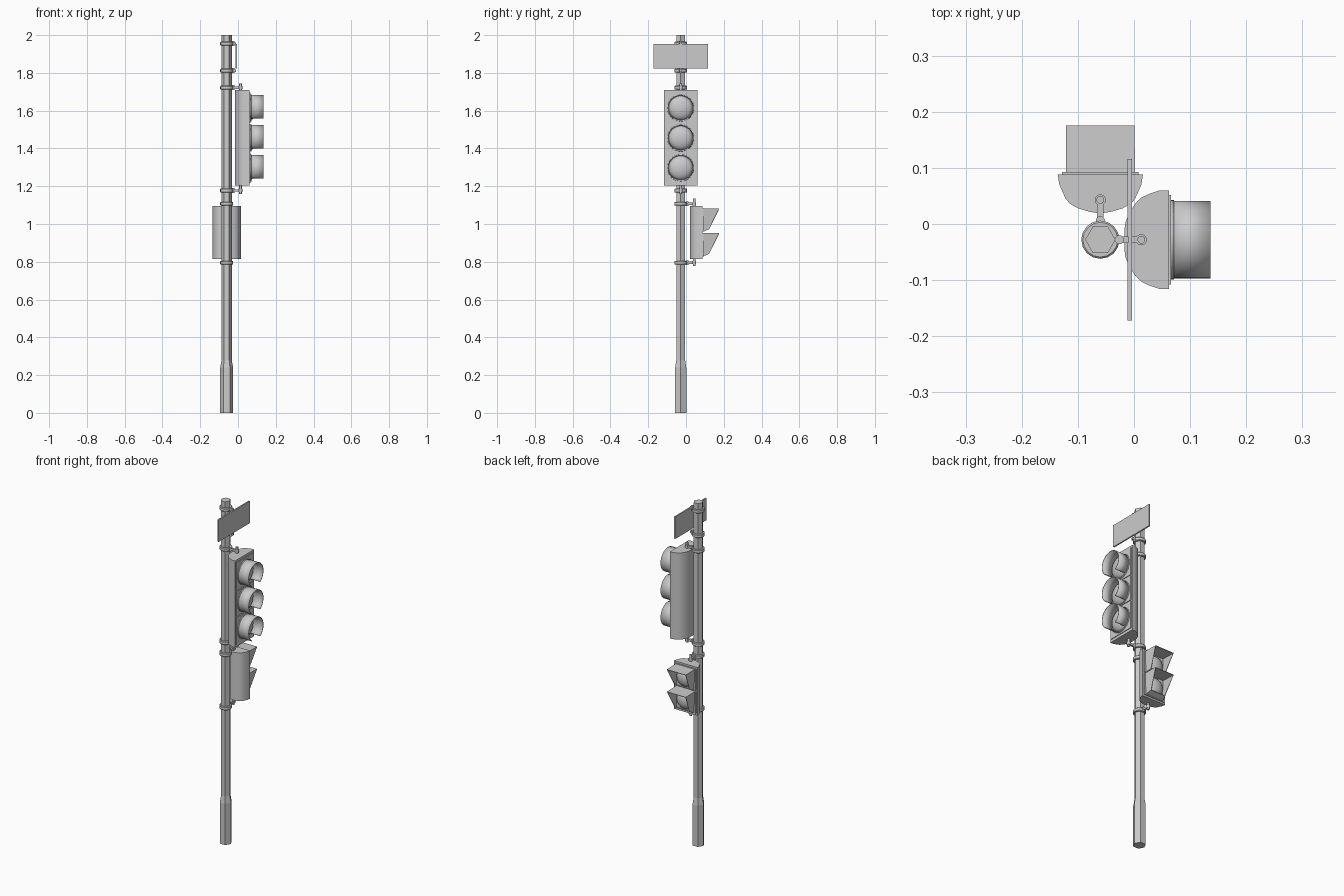
import bpy, bmesh
from math import sin, cos, pi, radians
from mathutils import Matrix

if "Cube" in bpy.data.objects:
    bpy.data.objects.remove(bpy.data.objects["Cube"])

PX, PY = -0.06, -0.028   # pole axis; parts are built around it, facing +x


def finish(name, bm, turn=0, smooth=None, thick=0):
    bmesh.ops.recalc_face_normals(bm, faces=bm.faces)
    me = bpy.data.meshes.new(name)
    bm.to_mesh(me)
    bm.free()
    me.transform(Matrix.Translation((PX, PY, 0)) @ Matrix.Rotation(turn, 4, 'Z'))
    ob = bpy.data.objects.new(name, me)
    bpy.context.collection.objects.link(ob)
    if thick:
        mod = ob.modifiers.new("thickness", 'SOLIDIFY')
        mod.thickness = thick
        mod.offset = 0
    if smooth:
        bpy.context.view_layer.objects.active = ob
        ob.select_set(True)
        bpy.ops.object.shade_smooth_by_angle(angle=radians(smooth))
        ob.select_set(False)
    return ob


def loft(bm, rings, cap=True, closed=True):
    vs = [[bm.verts.new(p) for p in r] for r in rings]
    n = len(vs[0])
    for a, b in zip(vs, vs[1:]):
        for i in range(n if closed else n - 1):
            j = (i + 1) % n
            bm.faces.new((a[i], a[j], b[j], b[i]))
    if cap:
        bm.faces.new(vs[0])
        bm.faces.new(vs[-1])


def circle(r, z, n, x=0, y=0):
    return [(x + r * cos(2 * pi * i / n), y + r * sin(2 * pi * i / n), z) for i in range(n)]


def box(bm, x0, x1, y0, y1, z0, z1):
    loft(bm, [[(x0, y0, z), (x1, y0, z), (x1, y1, z), (x0, y1, z)] for z in (z0, z1)])


def clamp(name, z, reach, turn=0, peg=(0, 0)):
    # round band with rims, arm and vertical pin
    bm = bmesh.new()
    loft(bm, [circle(r, z + h, 16) for r, h in
              ((0.031, -0.010), (0.034, -0.007), (0.034, 0.007), (0.031, 0.010))])
    box(bm, 0.028, reach, -0.006, 0.006, z - 0.006, z + 0.006)
    loft(bm, [circle(0.008, z + h, 12, 0.034) for h in (-0.013, 0.013)])
    if peg[1]:
        loft(bm, [circle(0.007, h, 10, reach) for h in peg])
        loft(bm, [circle(0.010, z + h, 12, reach) for h in (-0.008, 0.008)])
    finish(name, bm, turn, 40)


def housing(name, half, z0, z1, front, turn):
    # extruded body with curved back; half is one side of the plan outline
    bm = bmesh.new()
    plan = half + [(x, -y) for x, y in reversed(half)]
    loft(bm, [[(x, y, z) for x, y in plan] for z in (z0, z1)])
    finish(name, bm, turn, 35)
    bm = bmesh.new()
    w, zs = front[1], front[2]
    for a, b in zip(zs, zs[1:]):
        box(bm, half[-1][0] - 0.004, front[0], -w, w, a + 0.003, b - 0.003)
    finish(name + "_doors", bm, turn)


def lens(name, x, z, r, depth, turn):
    bm = bmesh.new()
    bmesh.ops.create_uvsphere(bm, u_segments=24, v_segments=12, radius=1)
    bmesh.ops.bisect_plane(bm, geom=bm.verts[:] + bm.edges[:] + bm.faces[:],
                           plane_co=(0, 0, 0), plane_no=(0, 0, 1), clear_inner=True)
    bmesh.ops.transform(bm, verts=bm.verts, matrix=Matrix.Translation((x, 0, z))
                        @ Matrix.Rotation(pi / 2, 4, 'Y') @ Matrix.Diagonal((r, r, depth, 1)))
    finish(name, bm, turn, 60)


# six-sided pole with a thicker foot
bm = bmesh.new()
loft(bm, [circle(r, z, 6) for r, z in ((0.034, 0), (0.034, 0.24), (0.027, 0.28), (0.027, 2))])
finish("pole", bm)

# street sign plate and clamps
bm = bmesh.new()
box(bm, 0.048, 0.056, -0.144, 0.144, 1.824, 1.953)
finish("sign_plate", bm)
for z in (1.955, 1.812):
    clamp("sign_clamp", z, 0.05)

# vehicle signal with three lamps
housing("vehicle_housing", [(0.043, 0.018), (0.045, 0.032), (0.053, 0.05), (0.062, 0.064),
                            (0.073, 0.075), (0.088, 0.082), (0.106, 0.088), (0.122, 0.088)],
        1.203, 1.709, (0.126, 0.080, (1.215, 1.381, 1.532, 1.699)), 0)
clamp("vehicle_clamp_top", 1.722, 0.073, 0, (1.70, 1.745))
clamp("vehicle_clamp_bottom", 1.177, 0.073, 0, (1.16, 1.21))
gap = radians(35)
for z in (1.614, 1.455, 1.297):
    lens("vehicle_lens", 0.125, z, 0.064, 0.03, 0)
    # round visor, open below
    angles = [-pi / 2 + gap + (2 * pi - 2 * gap) * i / 28 for i in range(29)]
    bm = bmesh.new()
    loft(bm, [[(x, 0.067 * cos(a), z + 0.067 * sin(a)) for a in angles]
              for x in (0.124, 0.196)], cap=False, closed=False)
    finish("vehicle_visor", bm, 0, 40, 0.004)
    # mounting ring behind the visor
    bm = bmesh.new()
    loft(bm, [[(x, 0.069 * cos(2 * pi * i / 32), z + 0.069 * sin(2 * pi * i / 32))
               for i in range(32)] for x in (0.122, 0.131)], cap=False)
    finish("lamp_ring", bm, 0, 40, 0.004)

# pedestrian signal with two lamps, facing +y
T = pi / 2
housing("pedestrian_housing", [(0.048, 0.008), (0.050, 0.020), (0.056, 0.040), (0.064, 0.054),
                               (0.073, 0.062), (0.098, 0.073), (0.116, 0.076)],
        0.815, 1.096, (0.121, 0.068, (0.822, 0.956, 1.089)), T)
clamp("pedestrian_clamp_top", 1.107, 0.071, T, (1.09, 1.134))
clamp("pedestrian_clamp_bottom", 0.795, 0.071, T, (0.778, 0.82))
for z in (1.020, 0.890):
    lens("pedestrian_lens", 0.12, z, 0.052, 0.03, T)
    # square hood with slanted mouth
    bm = bmesh.new()
    loft(bm, [[(0.119, -0.060, z + 0.062), (0.119, 0.060, z + 0.062),
               (0.119, 0.056, z - 0.060), (0.119, -0.056, z - 0.060)],
              [(0.203, -0.060, z + 0.060), (0.203, 0.060, z + 0.060),
               (0.150, 0.046, z - 0.046), (0.150, -0.046, z - 0.046)]], cap=False)
    finish("pedestrian_visor", bm, T, 0, 0.004)
